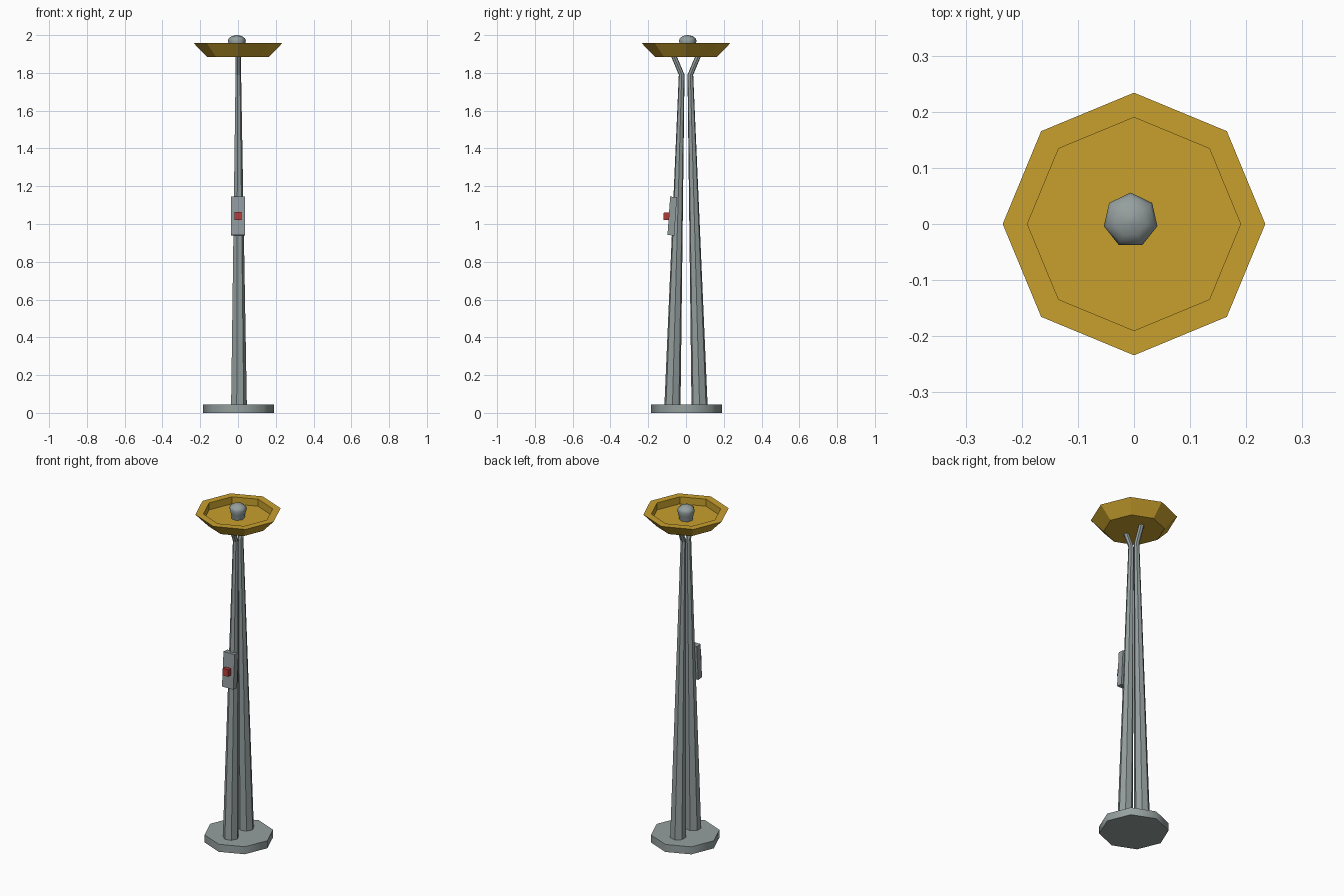
import bpy, bmesh, math
from mathutils import Matrix, Vector

if "Cube" in bpy.data.objects:
    bpy.data.objects.remove(bpy.data.objects["Cube"])


def material(name, rgb):
    m = bpy.data.materials.new(name)
    m.diffuse_color = (*rgb, 1)
    m.use_nodes = True
    m.node_tree.nodes["Principled BSDF"].inputs["Base Color"].default_value = m.diffuse_color
    return m


STEEL = material("grey_green_steel", (0.30, 0.35, 0.345))
PANEL = material("cool_grey", (0.29, 0.325, 0.34))
GOLD = material("gold", (0.58, 0.35, 0.027))
RED = material("red", (0.45, 0.045, 0.04))


def finish(name, bm, mat, smooth=None):
    bmesh.ops.recalc_face_normals(bm, faces=bm.faces[:])
    me = bpy.data.meshes.new(name)
    bm.to_mesh(me)
    bm.free()
    me.materials.append(mat)
    ob = bpy.data.objects.new(name, me)
    bpy.context.collection.objects.link(ob)
    if smooth:
        bpy.ops.object.select_all(action='DESELECT')
        ob.select_set(True)
        bpy.context.view_layer.objects.active = ob
        bpy.ops.object.shade_smooth_by_angle(angle=math.radians(smooth))
    return ob


def loft(name, rings, sides, mat, start=0.0, smooth=None):
    """Stack of polygon rings given as ((x, y, z), radius), capped at both ends."""
    bm = bmesh.new()
    loops = []
    for c, r in rings:
        loops.append([bm.verts.new(Vector(c) + Vector((
            r * math.cos(start + math.tau * i / sides),
            r * math.sin(start + math.tau * i / sides), 0))) for i in range(sides)])
    for a, b in zip(loops, loops[1:]):
        for i in range(sides):
            j = (i + 1) % sides
            bm.faces.new((a[i], a[j], b[j], b[i]))
    bm.faces.new(loops[0][::-1])
    bm.faces.new(loops[-1])
    return finish(name, bm, mat, smooth)


def box(name, size, loc, tilt, mat):
    bm = bmesh.new()
    m = Matrix.Translation(loc) @ Matrix.Rotation(tilt, 4, 'X') @ Matrix.Diagonal((*size, 1))
    bmesh.ops.create_cube(bm, size=1, matrix=m)
    return finish(name, bm, mat)


# octagonal foot plate
loft("base_plate", [((0.003, 0.003, 0), 0.188), ((0.003, 0.003, 0.045), 0.188)],
     8, STEEL, smooth=50)

# two tapering legs that lean together, then fork outwards under the bowl
for side, label in ((-1, "front"), (1, "back")):
    loft(label + "_leg", [((0.003, side * 0.072, 0.03), 0.044),
                          ((0.001, side * 0.023, 1.79), 0.0155),
                          ((0.001, side * 0.069, 1.90), 0.0155)], 7, STEEL)

# flared octagonal bowl with a recessed floor
loft("bowl", [((0, 0, 1.885), 0.165), ((0, 0, 1.957), 0.234),
              ((0, 0, 1.957), 0.19), ((0, 0, 1.915), 0.19)], 8, GOLD)

# seven-sided rounded knob in the middle of the bowl
knob = [(1.91, 0.036), (1.945, 0.042), (1.97, 0.049), (1.983, 0.044),
        (1.994, 0.029), (2.0, 0.006)]
loft("centre_knob", [((-0.006, 0.007, z), r) for z, r in knob],
     7, STEEL, start=math.pi / 2, smooth=55)

# push-button panel on the front leg
tilt = math.radians(-4)
box("button_panel", (0.074, 0.036, 0.204), (0, -0.073, 1.042), tilt, PANEL)
box("push_button", (0.036, 0.04, 0.04), (0, -0.099, 1.041), tilt, RED)
